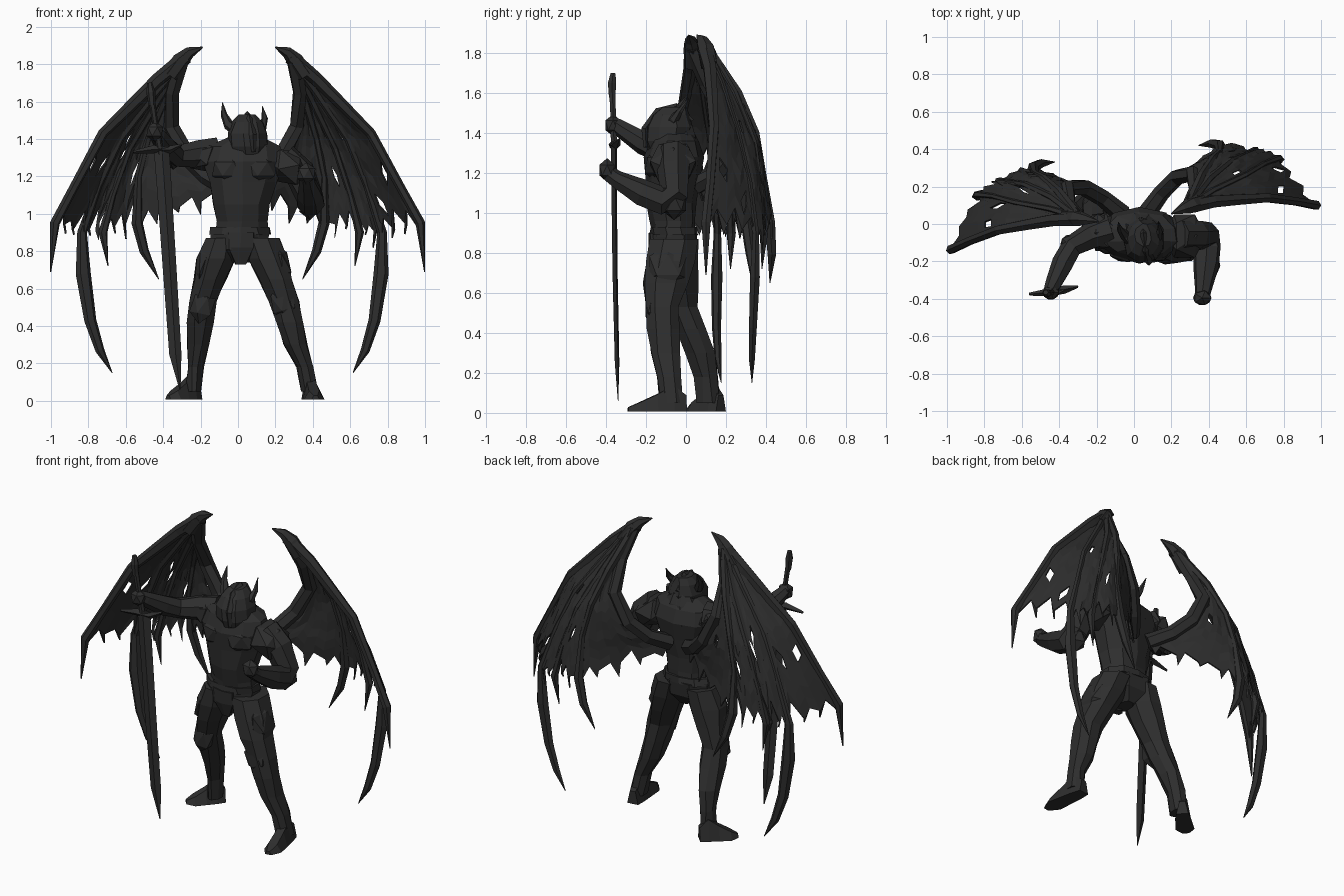
import bpy, bmesh, math, random
from mathutils import Vector, Matrix

random.seed(4)
V = Vector
dark = bpy.data.materials.new("charcoal")
dark.diffuse_color = (0.027, 0.027, 0.027, 1)


def finish(name, bm):
    bmesh.ops.recalc_face_normals(bm, faces=bm.faces[:])
    me = bpy.data.meshes.new(name)
    bm.to_mesh(me)
    bm.free()
    me.materials.append(dark)
    ob = bpy.data.objects.new(name, me)
    bpy.context.collection.objects.link(ob)
    return ob


def skin(name, rings):
    """Join rings of points into a capped, faceted solid."""
    bm = bmesh.new()
    vs = [[bm.verts.new(p) for p in r] for r in rings]
    n = len(vs[0])
    for a, b in zip(vs, vs[1:]):
        for i in range(n):
            bm.faces.new((a[i], a[(i + 1) % n], b[(i + 1) % n], b[i]))
    bm.faces.new(vs[0])
    bm.faces.new(vs[-1])
    return finish(name, bm)


def stack(name, rows, n=8, jit=0.007):
    """Horizontal elliptical sections: (cx, cy, z, rx, ry)."""
    rings = []
    for cx, cy, z, rx, ry in rows:
        rings.append([V((cx + rx * math.cos(a) + random.uniform(-jit, jit),
                         cy + ry * math.sin(a) + random.uniform(-jit, jit), z))
                      for a in [(i + 0.5) * 2 * math.pi / n for i in range(n)]])
    return skin(name, rings)


def tube(name, pts, radii, n=6, flat=1.0, ref=(0, 1, 0)):
    """Sections square to a path; flat squashes the side nearest ref."""
    pts = [V(p) for p in pts]
    rings = []
    for k, p in enumerate(pts):
        t = (pts[min(k + 1, len(pts) - 1)] - pts[max(k - 1, 0)]).normalized()
        s = t.cross(V(ref)).normalized()
        u = s.cross(t)
        rings.append([p + radii[k] * (s * math.cos(a) + u * math.sin(a) * flat)
                      for a in [i * 2 * math.pi / n for i in range(n)]])
    return skin(name, rings)


def rock(name, loc, size, rot=(0, 0, 0), sub=1):
    """Faceted lump for fists and armour plates."""
    bm = bmesh.new()
    bmesh.ops.create_icosphere(bm, subdivisions=sub, radius=1)
    ob = finish(name, bm)
    ob.location, ob.scale, ob.rotation_euler = loc, size, rot
    return ob


# ---- torso, belt and hips
stack("torso", [(.02, -.06, .88, .15, .11), (.02, -.065, .96, .14, .115), (.02, -.07, 1.05, .155, .125),
                (.03, -.065, 1.17, .185, .14), (.03, -.06, 1.28, .23, .145), (.03, -.055, 1.36, .2, .125),
                (.04, -.06, 1.41, .09, .09)], 10)
for x in (-.05, .12):
    rock("chest_plate", (x, -.15, 1.24), (.1, .06, .085), (0, 0, x * 2))
stack("belt", [(.01, -.06, .89, .17, .125), (.01, -.06, .93, .16, .122)], 10)
stack("hips", [(.015, -.07, .74, .05, .07), (.01, -.06, .81, .16, .115), (.01, -.055, .9, .17, .12)], 8)
stack("loin_plate", [(.015, -.13, .73, .03, .03), (.015, -.16, .82, .07, .03), (.015, -.16, .9, .08, .03)], 6)

# ---- head, hood and horns
stack("helmet", [(.06, -.09, 1.28, .08, .09), (.055, -.095, 1.36, .115, .12), (.05, -.09, 1.43, .11, .12),
                 (.05, -.08, 1.49, .085, .1), (.05, -.06, 1.53, .045, .06)], 9)
tube("helmet_crest", [(.085, -.2, 1.33), (.08, -.205, 1.42), (.06, -.14, 1.51), (.05, -.05, 1.535), (.04, .03, 1.46)],
     [.012, .02, .018, .016, .012], 4, 1, (1, 0, 0))
stack("neck_guard", [(.03, 0, 1.27, .12, .08), (.04, -.02, 1.38, .1, .08), (.045, -.04, 1.44, .07, .07)])
tube("left_horn", [(-.01, -.09, 1.45), (-.05, -.06, 1.475), (-.075, -.03, 1.53), (-.083, .01, 1.595)],
     [.035, .028, .018, .002])
tube("right_horn", [(.1, -.09, 1.45), (.13, -.06, 1.47), (.143, -.03, 1.51), (.13, .015, 1.575)],
     [.035, .026, .017, .002])

# ---- legs: right steps forward, left stands back
stack("right_leg", [(.115, -.06, .87, .11, .125), (.155, -.08, .76, .115, .13), (.2, -.1, .65, .095, .12),
                    (.245, -.115, .53, .085, .09), (.275, -.115, .42, .075, .085), (.31, -.105, .3, .065, .08),
                    (.36, -.09, .18, .05, .065), (.385, -.075, .05, .045, .06)])
stack("left_leg", [(-.085, -.05, .87, .1, .115), (-.115, -.05, .76, .11, .115), (-.15, -.04, .65, .09, .105),
                   (-.19, -.02, .53, .075, .085), (-.2, .025, .42, .075, .08), (-.215, .07, .3, .06, .075),
                   (-.23, .1, .18, .045, .06), (-.235, .11, .05, .045, .06)])
rock("right_knee_plate", (.24, -.165, .53), (.075, .045, .1), (0, -.3, 0))
rock("left_knee_plate", (-.19, -.075, .51), (.07, .045, .1), (0, .2, 0))
rock("right_thigh_plate", (.235, -.09, .73), (.05, .11, .12), (0, -.3, 0))
rock("left_thigh_plate", (-.185, -.06, .73), (.04, .1, .12), (0, .2, 0))


def foot(name, heel, toe):
    h, t = V(heel), V(toe)
    d, rings = t - h, []
    s = d.normalized().cross(V((0, 0, 1)))
    for f, w, z in ((0, .035, .08), (.22, .045, .13), (.5, .05, .085), (.8, .055, .045), (1, .02, .02)):
        c = h + d * f + V((0, 0, .008))
        rings.append([c + s * w, c + s * w * .5 + V((0, 0, z)), c - s * w * .5 + V((0, 0, z)), c - s * w])
    skin(name, rings)


foot("right_foot", (.375, .0, .0), (.415, -.29, 0))
foot("left_foot", (-.215, .175, 0), (-.375, .015, 0))

# ---- arms
tube("left_arm", [(-.12, -.03, 1.32), (-.22, -.06, 1.32), (-.33, -.12, 1.31), (-.38, -.21, 1.35),
                  (-.43, -.32, 1.42), (-.45, -.36, 1.45)], [.09, .075, .06, .06, .045, .035], 7, 1, (0, 0, 1))
rock("left_fist", (-.445, -.365, 1.44), (.05, .045, .055))
rock("left_pauldron", (-.18, -.04, 1.31), (.105, .11, .09), (0, -.3, .3))
rock("left_elbow_guard", (-.345, -.11, 1.3), (.055, .06, .065))
tube("right_arm", [(.24, -.06, 1.3), (.33, -.06, 1.22), (.385, -.06, 1.09), (.39, -.12, 1.06),
                   (.385, -.22, 1.1), (.37, -.35, 1.17), (.365, -.39, 1.2)],
     [.085, .085, .075, .075, .07, .045, .04], 7, 1, (1, 0, 0))
rock("right_fist", (.365, -.395, 1.215), (.055, .045, .06))
rock("right_pauldron", (.27, -.065, 1.25), (.13, .135, .1), (0, .7, 0))
rock("right_elbow_guard", (.385, -.06, 1.05), (.065, .07, .085))

# ---- sword planted point down in the left hand
face = (-.15, 1, 0)
tube("sword_blade", [(-.41, -.36, 1.36), (-.395, -.36, 1.15), (-.365, -.355, .7), (-.335, -.345, .25), (-.31, -.34, .06)],
     [.042, .04, .037, .033, .003], 4, .35, face)
tube("sword_grip", [(-.412, -.36, 1.32), (-.445, -.365, 1.5), (-.465, -.37, 1.64)], [.018, .016, .018])
tube("sword_pommel", [(-.46, -.37, 1.58), (-.466, -.37, 1.65), (-.472, -.365, 1.7)], [.018, .024, .014])
tube("sword_guard", [(-.56, -.375, 1.33), (-.45, -.365, 1.345), (-.37, -.35, 1.34), (-.3, -.335, 1.37)],
     [.008, .022, .022, .006], 4, 1, (0, 0, 1))

# ---- wings: right one described, left one mirrored and swung forward
ROOT = V((.07, .1, 0))
SWING = (Matrix.Translation(V((-.07, .09, 0))) @ Matrix.Rotation(math.radians(14), 4, 'Z')
         @ Matrix.Diagonal((-1.035, 1, 1, 1)) @ Matrix.Translation(-ROOT))
ARM = [(.3, .1, 1.82), (.33, .18, 1.65), (.315, .27, 1.47), (.23, .25, 1.3), (.15, .17, 1.2), (.07, .06, 1.14)]
INNER = ARM + [(.09, .1, 1.06)]
LEAD = [(.28, .09, 1.84), (.42, .12, 1.72), (.55, .13, 1.59), (.71, .14, 1.43), (.87, .12, 1.14), (.975, .1, .95), (.998, .1, .69)]
LONG = [(.29, .1, 1.83), (.42, .18, 1.65), (.59, .26, 1.4), (.69, .32, 1.15), (.77, .35, .9),
        (.765, .345, .68), (.73, .335, .43), (.68, .33, .27), (.615, .33, .15)]
MID = [(.29, .1, 1.83), (.4, .24, 1.6), (.52, .34, 1.35), (.6, .375, 1.1), (.65, .39, .9), (.625, .38, .72)]
BACK = [(.29, .1, 1.83), (.36, .26, 1.6), (.42, .35, 1.4), (.46, .385, 1.2), (.46, .42, .95), (.42, .43, .8), (.345, .42, .65)]


def sample(path, t):
    p = [V(q) for q in path]
    d = [(b - a).length for a, b in zip(p, p[1:])]
    s = t * sum(d)
    for k, l in enumerate(d):
        if s <= l or k == len(d) - 1:
            return p[k].lerp(p[k + 1], min(s / l, 1))
        s -= l


def membrane(name, A, B, ta, tb, cols=6, rows=14, rag=.12):
    """Skin stretched between two fingers with torn lower edge and small holes."""
    bm = bmesh.new()
    grid = []
    for j in range(cols + 1):
        u = j / cols
        edge = 0 < j < cols
        cut = 1 - (.05 * math.sin(math.pi * u) + random.uniform(.1, 1) * rag * (j % 2 + .15) if edge else 0)
        col = []
        for i in range(rows + 1):
            v = (.02 + .98 * i / rows) * cut
            p = sample(A, v * ta).lerp(sample(B, v * tb), u)
            p.y += .025 * math.sin(math.pi * u) * v + random.uniform(-.006, .006)
            col.append(bm.verts.new(p))
        grid.append(col)
    for j in range(cols):
        for i in range(rows):
            if 5 < i and 0 < j < cols - 1 and random.random() < .05:
                continue
            bm.faces.new((grid[j][i], grid[j + 1][i], grid[j + 1][i + 1], grid[j][i + 1]))
    # tatters hanging from the torn edge
    for j in range(1, cols - 1, 2):
        a, b = grid[j][-1], grid[j + 1][-1]
        tip = a.co.lerp(b.co, .7) - V((.01, 0, random.uniform(.03, .1)))
        bm.faces.new((a, b, bm.verts.new(tip)))
    ob = finish(name, bm)
    m = ob.modifiers.new("thickness", 'SOLIDIFY')
    m.thickness, m.offset = .01, 0
    return ob


for side in ("right", "left"):
    w = [
        tube(side + "_wing_arm", ARM, [.042, .038, .042, .045, .045, .05], 6, 1, (.5, -.8, .3)),
        tube(side + "_wing_hook", [(.36, .115, 1.74), (.305, .1, 1.82), (.26, .08, 1.865), (.2, .055, 1.89)],
             [.045, .045, .03, .004]),
        tube(side + "_leading_finger", LEAD, [.04, .036, .032, .027, .024, .026, .003]),
        tube(side + "_long_finger", LONG, [.028, .024, .022, .02, .026, .04, .032, .024, .002], 6, .7),
        tube(side + "_middle_finger", MID, [.025, .022, .018, .016, .024, .002]),
        tube(side + "_back_finger", BACK, [.028, .024, .02, .018, .03, .025, .002]),
        membrane(side + "_outer_membrane", LEAD, LONG, .85, .62),
        membrane(side + "_centre_membrane", LONG, MID, .62, .88),
        membrane(side + "_rear_membrane", MID, BACK, .87, .79),
        membrane(side + "_inner_membrane", BACK, INNER, .78, 1, 8, 14, .1),
    ]
    if side == "left":
        for ob in w:
            ob.data.transform(SWING)
            ob.data.flip_normals()
